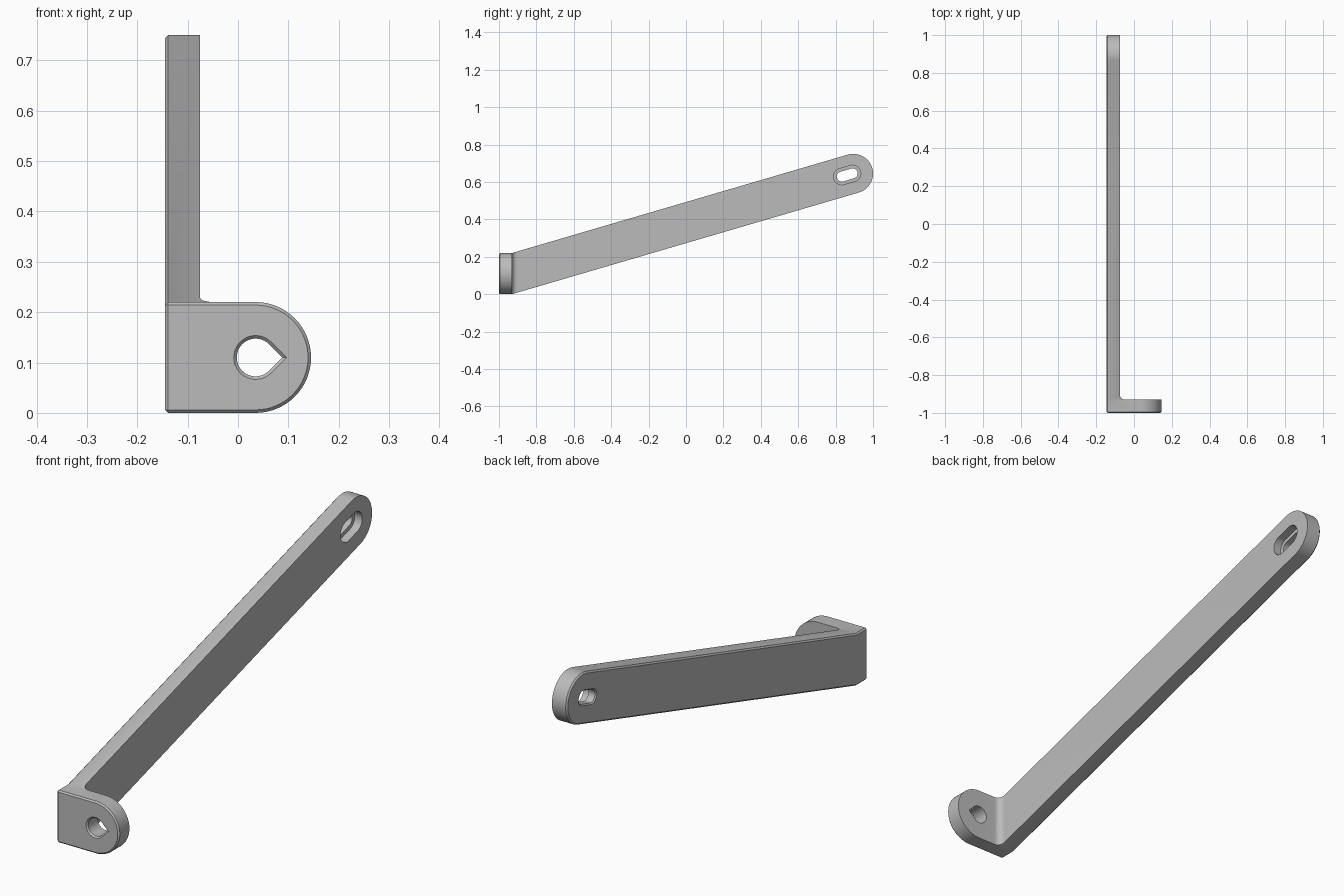
import bpy, bmesh, math
from mathutils import Vector

cube = bpy.data.objects.get("Cube")
if cube:
    bpy.data.objects.remove(cube, do_unlink=True)

grey = bpy.data.materials.new("plain grey")
grey.use_nodes = True
colour = (0.5, 0.5, 0.5, 1)
grey.diffuse_color = colour
grey.node_tree.nodes["Principled BSDF"].inputs["Base Color"].default_value = colour

LEFT, INNER, FRONT, BACK = -0.145, -0.075, -1.0, -0.93
HEIGHT, CHAMFER, FILLET = 0.22, 0.006, 0.028
EYE_X, EYE_Z = 0.035, 0.11
END = Vector((0.8945, 0.6445))
SLOPE = math.atan2(END.y - EYE_Z, END.x - BACK)
END_R = HEIGHT / 2 * math.cos(SLOPE)


def arc(cx, cy, r, start, stop, n=32):
    return [(cx + r * math.cos(start + (stop - start) * i / n),
             cy + r * math.sin(start + (stop - start) * i / n)) for i in range(n + 1)]


def loft(name, axis, sections):
    """Solid through (depth, outline) sections stacked along an axis."""
    place = {"x": lambda d, p: (d, p[0], p[1]),
             "y": lambda d, p: (p[0], d, p[1]),
             "z": lambda d, p: (p[0], p[1], d)}[axis]
    bm = bmesh.new()
    rings = [[bm.verts.new(place(d, p)) for p in outline] for d, outline in sections]
    bm.faces.new(rings[0])
    bm.faces.new(rings[-1])
    for a, b in zip(rings, rings[1:]):
        for i in range(len(a)):
            j = (i + 1) % len(a)
            bm.faces.new((a[i], a[j], b[j], b[i]))
    bmesh.ops.recalc_face_normals(bm, faces=bm.faces)
    mesh = bpy.data.meshes.new(name)
    bm.to_mesh(mesh)
    bm.free()
    obj = bpy.data.objects.new(name, mesh)
    bpy.context.collection.objects.link(obj)
    return obj


def carve(obj, tool, operation):
    mod = obj.modifiers.new("carve", "BOOLEAN")
    mod.operation, mod.solver, mod.object = operation, "EXACT", tool
    bpy.context.view_layer.update()
    graph = bpy.context.evaluated_depsgraph_get()
    result = bpy.data.meshes.new_from_object(obj.evaluated_get(graph))
    obj.modifiers.clear()
    obj.data = result
    bpy.data.objects.remove(tool, do_unlink=True)


# L-shaped plan with a filleted inner corner
plan = [(LEFT, FRONT), (0.145, FRONT), (0.145, BACK)]
plan += arc(INNER + FILLET, BACK + FILLET, FILLET, -math.pi / 2, -math.pi, 10)
plan += [(INNER, 1.1), (LEFT, 1.1)]
bracket = loft("angle_bracket", "z", [(-0.1, plan), (0.9, plan)])

# Side profile: upright foot and sloping arm with a round end
side = [(-1.1, 0), (BACK, 0)]
side += arc(END.x, END.y, END_R, SLOPE - math.pi / 2, SLOPE + math.pi / 2)
side += [(BACK, HEIGHT), (-1.1, HEIGHT)]
carve(bracket, loft("side_cutter", "x", [(-0.3, side), (0.3, side)]), "INTERSECT")

# Round off the free end of the foot
corner = arc(EYE_X, EYE_Z, HEIGHT / 2, -math.pi / 2, math.pi / 2)
corner += [(EYE_X, 0.4), (0.4, 0.4), (0.4, -0.2), (EYE_X, -0.2)]
carve(bracket, loft("round_cutter", "y", [(-1.2, corner), (-0.8, corner)]), "DIFFERENCE")

# Chamfer the rims of the front face and the outer arm face
bm = bmesh.new()
bm.from_mesh(bracket.data)
bmesh.ops.remove_doubles(bm, verts=bm.verts, dist=0.0002)
bmesh.ops.dissolve_limit(bm, angle_limit=0.01, verts=bm.verts, edges=bm.edges)
rims = [e for e in bm.edges if len(e.link_faces) == 2 and e.calc_face_angle(0) > 0.5
        and (all(abs(v.co.y - FRONT) < 0.001 for v in e.verts)
             or all(abs(v.co.x - LEFT) < 0.001 for v in e.verts))]
bmesh.ops.bevel(bm, geom=rims, offset=CHAMFER, segments=1, profile=0.5,
                affect="EDGES", clamp_overlap=True)
bm.to_mesh(bracket.data)
bm.free()


# Teardrop hole through the foot, widened at the front
def teardrop(r):
    return arc(EYE_X, EYE_Z, r, math.pi / 4, math.pi * 7 / 4) + [(EYE_X + r * math.sqrt(2), EYE_Z)]


small, wide = 0.0375, 0.0435
carve(bracket, loft("teardrop_cutter", "y", [
    (FRONT - 0.006, teardrop(wide + 0.006)), (FRONT + CHAMFER, teardrop(small)),
    (BACK + 0.05, teardrop(small))]), "DIFFERENCE")


# Stepped slot through the arm, wider on the inner side
def slot(r):
    c = Vector((0.862, 0.637))
    d = Vector((math.cos(SLOPE), math.sin(SLOPE))) * 0.03
    a, b = c + d, c - d
    q = math.pi / 2
    return (arc(a.x, a.y, r, SLOPE - q, SLOPE + q, 16)
            + arc(b.x, b.y, r, SLOPE + q, SLOPE + 3 * q, 16))


middle = (LEFT + INNER) / 2
carve(bracket, loft("slot_cutter", "x", [
    (LEFT - 0.005, slot(0.037)), (LEFT + 0.005, slot(0.027)), (middle, slot(0.027)),
    (middle, slot(0.044)), (INNER + 0.05, slot(0.044))]), "DIFFERENCE")

bracket.data.materials.clear()
bracket.data.materials.append(grey)
for face in bracket.data.polygons:
    face.material_index = 0
bpy.ops.object.select_all(action="DESELECT")
bracket.select_set(True)
bpy.context.view_layer.objects.active = bracket
bpy.ops.object.shade_smooth_by_angle(angle=math.radians(25))
